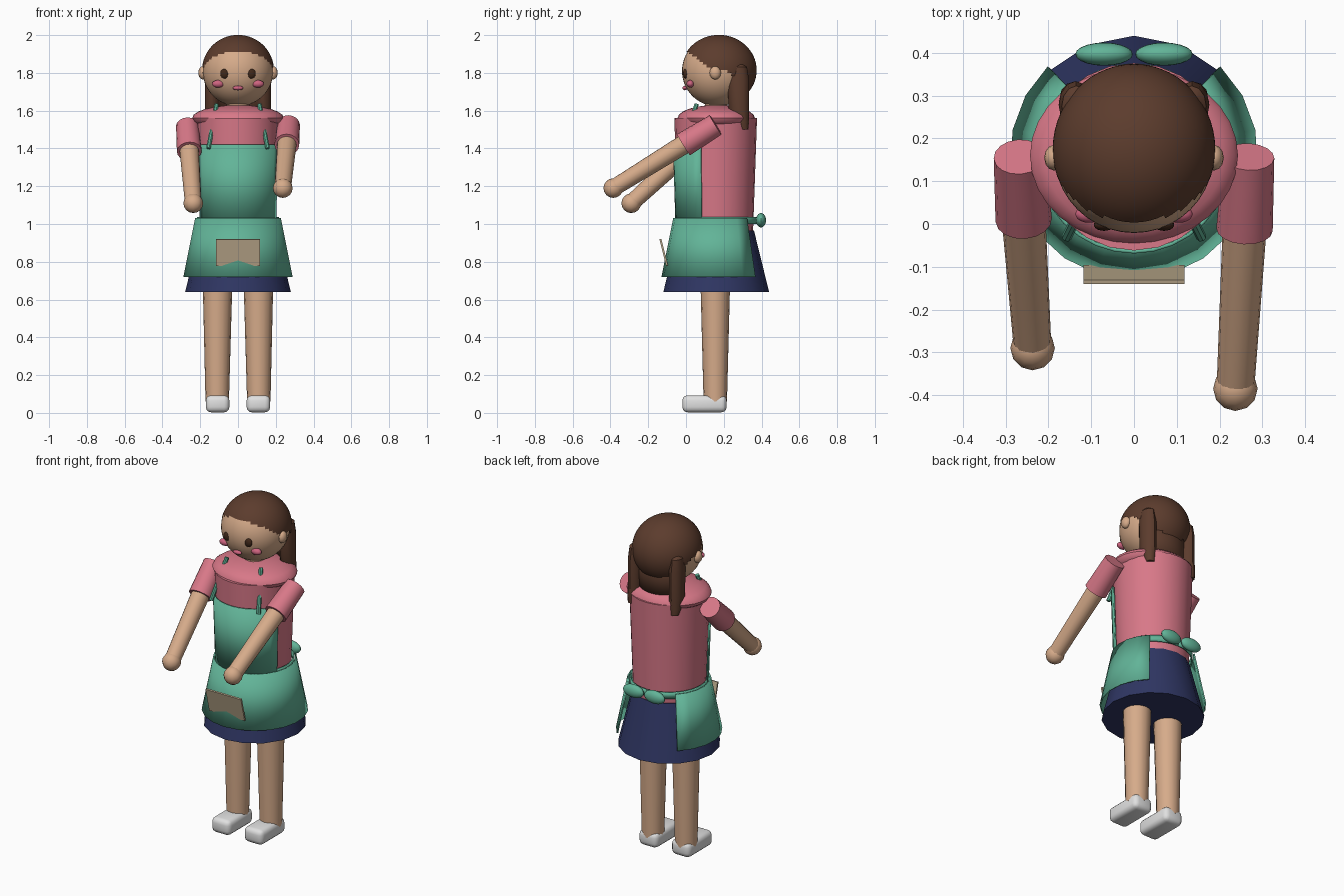
import bpy, bmesh, math
from mathutils import Vector, Matrix

cube = bpy.data.objects.get("Cube")
if cube:
    bpy.data.objects.remove(cube, do_unlink=True)

CY = 0.16  # body axis, y


def material(name, hexa):
    srgb = [int(hexa[i:i + 2], 16) / 255 for i in (0, 2, 4)]
    lin = [c / 12.92 if c < 0.04045 else ((c + 0.055) / 1.055) ** 2.4 for c in srgb]
    m = bpy.data.materials.new(name)
    m.diffuse_color = (*lin, 1)
    m.use_nodes = True
    m.node_tree.nodes["Principled BSDF"].inputs["Base Color"].default_value = (*lin, 1)
    return m


pink = material("pink_cloth", "D87888")
green = material("green_cloth", "62B498")
navy = material("navy_cloth", "2F3663")
skin = material("skin", "D6AB8A")
brown = material("brown_hair", "5C3C2D")
white = material("white_shoe", "E0E0E0")
beige = material("beige_pocket", "BEAC8E")
dark = material("dark_eye", "40281A")
rose = material("rose_blush", "CE6480")


def finish(name, bm, mat, smooth=True):
    bmesh.ops.recalc_face_normals(bm, faces=bm.faces)
    me = bpy.data.meshes.new(name)
    bm.to_mesh(me)
    bm.free()
    ob = bpy.data.objects.new(name, me)
    bpy.context.collection.objects.link(ob)
    me.materials.append(mat)
    if smooth:
        bpy.ops.object.select_all(action='DESELECT')
        ob.select_set(True)
        bpy.context.view_layer.objects.active = ob
        bpy.ops.object.shade_smooth_by_angle(angle=math.radians(35))
    return ob


def ball(name, c, r, mat, u=20, v=12):
    bm = bmesh.new()
    m = Matrix.Translation(c) @ Matrix.Diagonal((*r, 1))
    bmesh.ops.create_uvsphere(bm, u_segments=u, v_segments=v, radius=1, matrix=m)
    return finish(name, bm, mat)


def tube(name, a, b, ra, rb, mat, sides=16):
    a, b = Vector(a), Vector(b)
    bm = bmesh.new()
    rot = (b - a).to_track_quat('Z', 'Y').to_matrix().to_4x4()
    bmesh.ops.create_cone(bm, cap_ends=True, segments=sides, radius1=ra, radius2=rb,
                          depth=(b - a).length, matrix=Matrix.Translation((a + b) / 2) @ rot)
    return finish(name, bm, mat)


def box(name, c, size, mat, tilt=0.0, bevel=0.0):
    bm = bmesh.new()
    m = Matrix.Translation(c) @ Matrix.Rotation(tilt, 4, 'X') @ Matrix.Diagonal((*size, 1))
    bmesh.ops.create_cube(bm, size=1, matrix=m)
    if bevel:
        bmesh.ops.bevel(bm, geom=bm.edges[:], offset=bevel, segments=3, profile=0.5, affect='EDGES')
    return finish(name, bm, mat)


def wrap(name, half_deg, rings, mat, steps=16, back=False, thick=0.008):
    """Curved sheet around the body axis, centred on the front or the back."""
    bm = bmesh.new()
    s = 1 if back else -1
    rows = []
    for r, z in rings:
        angles = [math.radians(half_deg * (2 * i / steps - 1)) for i in range(steps + 1)]
        rows.append([bm.verts.new((r * math.sin(a), CY + s * r * math.cos(a), z)) for a in angles])
    for lo, hi in zip(rows, rows[1:]):
        for i in range(steps):
            bm.faces.new((lo[i], lo[i + 1], hi[i + 1], hi[i]))
    ob = finish(name, bm, mat)
    mod = ob.modifiers.new("thickness", 'SOLIDIFY')
    mod.thickness = thick
    mod.offset = 0
    return ob


def loft(name, rings, mat, sides=12):
    """Closed strand through elliptical rings (x, y, z, rx, ry)."""
    bm = bmesh.new()
    rows = []
    for x, y, z, rx, ry in rings:
        angles = [2 * math.pi * i / sides for i in range(sides)]
        rows.append([bm.verts.new((x + rx * math.cos(a), y + ry * math.sin(a), z)) for a in angles])
    for lo, hi in zip(rows, rows[1:]):
        for i in range(sides):
            j = (i + 1) % sides
            bm.faces.new((lo[i], lo[j], hi[j], hi[i]))
    bm.faces.new(rows[0])
    bm.faces.new(rows[-1])
    return finish(name, bm, mat)


# Body and clothes
tube("torso", (0, CY - 0.003, 0.93), (0, CY - 0.003, 1.56), 0.197, 0.219, pink, 24)
ball("shoulders", (0, CY, 1.56), (0.243, 0.205, 0.07), pink, 32, 12)
tube("neck", (0, CY, 1.55), (0, CY, 1.68), 0.06, 0.06, skin)
tube("skirt", (0, CY, 0.64), (0, CY, 0.965), 0.28, 0.2, navy)

# Apron
wrap("apron_skirt", 136, [(0.286, 0.72), (0.224, 1.03)], green)
wrap("apron_bib", 69, [(0.212, 1.0), (0.225, 1.42)], green, 12)
wrap("apron_belt", 180, [(0.212, 1.0), (0.212, 1.038)], green, 32)
box("pocket", (0, -0.118, 0.85), (0.235, 0.01, 0.145), beige, math.radians(14))

# Head and hair
HEAD = (0, 0.165, 1.81)
ball("head", HEAD, (0.187, 0.186, 0.187), skin, 40, 28)

bm = bmesh.new()
bmesh.ops.create_uvsphere(bm, u_segments=56, v_segments=40, radius=1,
                          matrix=Matrix.Translation((0, 0.174, 1.814)) @ Matrix.Diagonal((0.19, 0.2, 0.187, 1)))


def below_hairline(f):
    c = f.calc_center_median()
    return c.z < 1.815 + 0.8 * max(0, 0.13 - c.y) - max(0, c.y - 0.22)


bmesh.ops.delete(bm, geom=[f for f in bm.faces if below_hairline(f)], context='FACES')
finish("hair_cap", bm, brown)
wrap("back_hair", 62, [(0.155, 1.58), (0.158, 1.68), (0.165, 1.8)], brown, 14, True, 0.03)
ball("mouth", (0, -0.006, 1.72), (0.028, 0.013, 0.012), rose)

# Mirrored parts
for side, s in (("left", 1), ("right", -1)):
    tube(side + "_leg", (s * 0.11, 0.155, 0.06), (s * 0.108, 0.155, 0.75), 0.062, 0.08, skin)
    box(side + "_shoe", (s * 0.108, 0.098, 0.048), (0.125, 0.235, 0.09), white, 0, 0.028)
    tube(side + "_strap", (s * 0.157, -0.03, 1.40), (s * 0.113, 0.057, 1.635), 0.012, 0.012, green, 8)
    ball(side + "_bow_loop", (s * 0.07, 0.397, 1.02), (0.067, 0.027, 0.038), green)
    ball(side + "_ear", (s * 0.187, 0.155, 1.80), (0.023, 0.03, 0.035), skin, 12, 8)
    ball(side + "_eye", (s * 0.07, -0.002, 1.796), (0.024, 0.014, 0.026), dark)
    ball(side + "_cheek", (s * 0.105, 0.023, 1.742), (0.032, 0.02, 0.02), rose)
    loft(side + "_hair_tail", [
        (s * 0.135, 0.275, 1.85, 0.015, 0.02), (s * 0.135, 0.275, 1.83, 0.034, 0.048),
        (s * 0.136, 0.277, 1.76, 0.04, 0.057), (s * 0.136, 0.28, 1.6, 0.04, 0.054),
        (s * 0.138, 0.295, 1.54, 0.036, 0.038), (s * 0.14, 0.31, 1.5, 0.025, 0.02)], brown)

# Arms, each reaching forward at its own height
for side, shoulder, hand in (("left", (0.268, 0.157, 1.525), (0.237, -0.385, 1.19)),
                             ("right", (-0.268, 0.157, 1.52), (-0.237, -0.29, 1.11))):
    a, b = Vector(shoulder), Vector(hand)
    d = (b - a).normalized()
    tube(side + "_sleeve", a, a + d * 0.2, 0.06, 0.066, pink)
    tube(side + "_arm", a + d * 0.1, b, 0.053, 0.044, skin)
    ball(side + "_hand", b, (0.052, 0.052, 0.052), skin, 12, 8)
